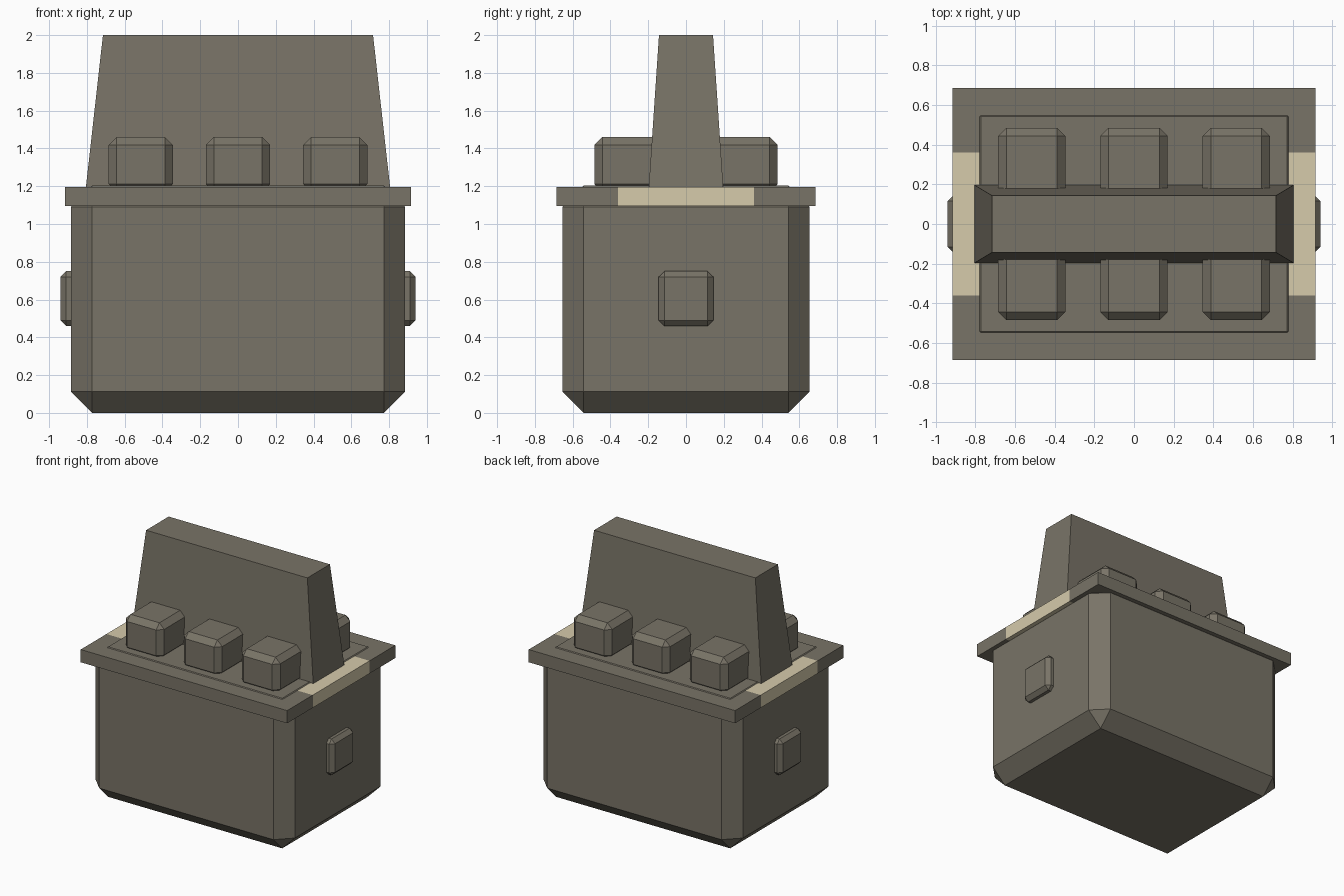
import bpy, bmesh
from mathutils import Vector

if "Cube" in bpy.data.objects:
    bpy.data.objects.remove(bpy.data.objects["Cube"])


def material(name, rgb):
    m = bpy.data.materials.new(name)
    m.diffuse_color = (*rgb, 1)
    m.use_nodes = True
    m.node_tree.nodes["Principled BSDF"].inputs["Base Color"].default_value = m.diffuse_color
    return m


GREY = material("warm grey", (0.19, 0.173, 0.135))
BEIGE = material("beige", (0.67, 0.595, 0.41))


def finish(bm, name, mats):
    bmesh.ops.recalc_face_normals(bm, faces=bm.faces)
    me = bpy.data.meshes.new(name)
    bm.to_mesh(me)
    bm.free()
    for m in mats:
        me.materials.append(m)
    ob = bpy.data.objects.new(name, me)
    bpy.context.collection.objects.link(ob)
    return ob


def box_bm(lo, hi, chamfer=0.0):
    lo, hi = Vector(lo), Vector(hi)
    bm = bmesh.new()
    bmesh.ops.create_cube(bm, size=1)
    bmesh.ops.scale(bm, vec=hi - lo, verts=bm.verts)
    bmesh.ops.translate(bm, vec=(lo + hi) / 2, verts=bm.verts)
    if chamfer:
        bmesh.ops.bevel(bm, geom=bm.edges[:], offset=chamfer, segments=1,
                        profile=0.5, affect='EDGES')
    return bm


# Main body, chamfered all round; its top pokes just above the rim
finish(box_bm((-0.885, -0.655, 0), (0.885, 0.655, 1.203), 0.113), "body", [GREY])

# Rim plate with a beige patch in the middle of each end
bm = box_bm((-0.915, -0.685, 1.095), (0.915, 0.685, 1.197))
for co, no in (((0, 0.36, 0), (0, 1, 0)), ((0, -0.36, 0), (0, 1, 0)),
               ((0.77, 0, 0), (1, 0, 0)), ((-0.77, 0, 0), (1, 0, 0))):
    bmesh.ops.bisect_plane(bm, geom=bm.verts[:] + bm.edges[:] + bm.faces[:],
                           plane_co=co, plane_no=no)
for f in bm.faces:
    c = f.calc_center_median()
    f.material_index = int(abs(c.x) > 0.77 and abs(c.y) < 0.36)
finish(bm, "rim", [GREY, BEIGE])

# Tapered upright slab
bm = box_bm((-0.805, -0.197, 1.197), (0.805, 0.197, 2.0))
for v in bm.verts:
    if v.co.z > 1.5:
        v.co.x *= 0.715 / 0.805
        v.co.y *= 0.143 / 0.197
finish(bm, "upright_slab", [GREY])

# Three chamfered blocks running through the slab, front to back
for i, x in enumerate((-0.515, 0, 0.515)):
    finish(box_bm((x - 0.17, -0.485, 1.17), (x + 0.17, 0.485, 1.46), 0.042),
           f"top_block_{i + 1}", [GREY])

# Side knobs
for side, s in (("left", -1), ("right", 1)):
    x = s * 0.875
    finish(box_bm((x - 0.065, -0.145, 0.46), (x + 0.065, 0.145, 0.75), 0.03),
           f"{side}_knob", [GREY])
